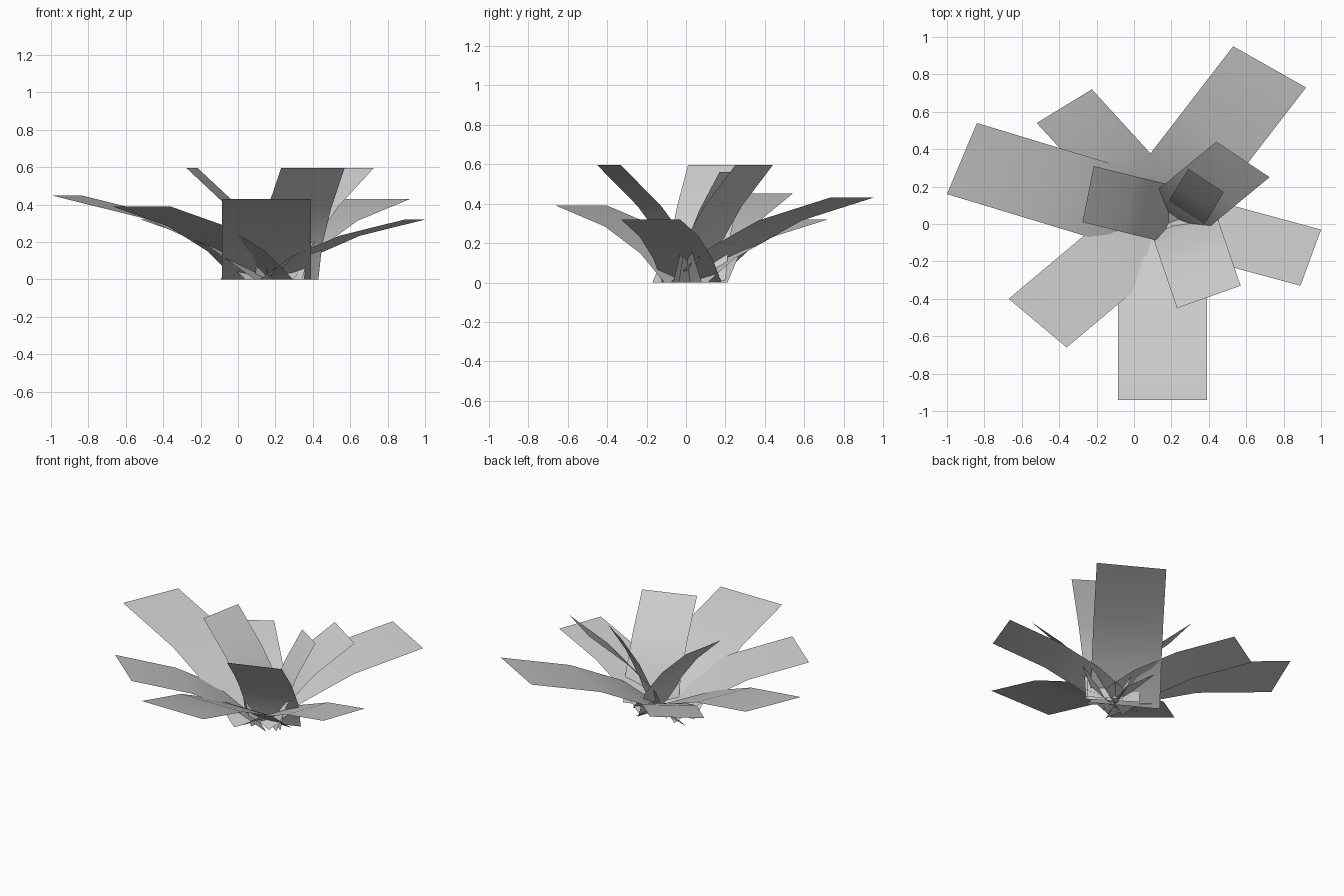
import bpy, bmesh
from mathutils import Vector

if "Cube" in bpy.data.objects:
    bpy.data.objects.remove(bpy.data.objects["Cube"], do_unlink=True)

leaf_grey = bpy.data.materials.new("leaf_grey")
leaf_grey.use_nodes = True
GREY = (0.6, 0.6, 0.6, 1)
leaf_grey.diffuse_color = GREY
leaf_grey.node_tree.nodes["Principled BSDF"].inputs["Base Color"].default_value = GREY

# Arch of a leaf: fraction of reach outward, fraction of height
LOW_ARCH = [(0, 0), (0.22, 0.38), (0.55, 0.73), (1, 1)]
TALL_ARCH = [(0, 0), (0.14, 0.31), (0.5, 0.65), (1, 1)]


def leaf(name, root, tip_a, tip_b, height, arch):
    """Bent strip from a root centre on the ground to a level tip edge."""
    a, b = Vector(tip_a), Vector(tip_b)
    tip, half = (a + b) / 2, (b - a) / 2
    root = Vector(root)
    if half.cross(tip - root) < 0:      # keep every upper side facing up
        half = -half
    bm = bmesh.new()
    rows = []
    for out, up in arch:
        centre = root.lerp(tip, out)
        rows.append([bm.verts.new((*(centre + s * half), up * height)) for s in (-1, 1)])
    for low, high in zip(rows, rows[1:]):
        bm.faces.new((low[0], low[1], high[1], high[0])).smooth = True
    mesh = bpy.data.meshes.new(name)
    bm.to_mesh(mesh)
    bm.free()
    mesh.materials.append(leaf_grey)
    bpy.context.collection.objects.link(bpy.data.objects.new(name, mesh))


# Outer spreading leaves
leaf("back_left_outer_leaf", (0.10, 0.03), (0.53, 0.95), (0.92, 0.73), 0.43, LOW_ARCH)
leaf("left_outer_leaf", (0.17, 0.03), (1.0, -0.03), (0.89, -0.33), 0.32, LOW_ARCH)
leaf("front_outer_leaf", (0.153, 0.03), (-0.085, -0.94), (0.39, -0.94), 0.43, LOW_ARCH)
leaf("front_right_outer_leaf", (0.14, 0.02), (-0.67, -0.40), (-0.36, -0.66), 0.39, LOW_ARCH)
leaf("right_outer_leaf", (0.17, 0.02), (-0.84, 0.54), (-1.0, 0.16), 0.45, LOW_ARCH)
leaf("back_right_outer_leaf", (0.185, 0.02), (-0.225, 0.72), (-0.52, 0.54), 0.32, LOW_ARCH)

# Inner upright leaves
leaf("right_inner_leaf", (0.20, 0.05), (-0.215, 0.31), (-0.275, 0.01), 0.595, TALL_ARCH)
leaf("back_left_inner_leaf", (0.20, 0.03), (0.44, 0.44), (0.725, 0.25), 0.595, TALL_ARCH)
leaf("front_inner_leaf", (0.26, 0.02), (0.23, -0.45), (0.57, -0.33), 0.595, TALL_ARCH)
leaf("centre_leaf", (0.26, 0.025), (0.29, 0.295), (0.48, 0.17), 0.56, TALL_ARCH)
